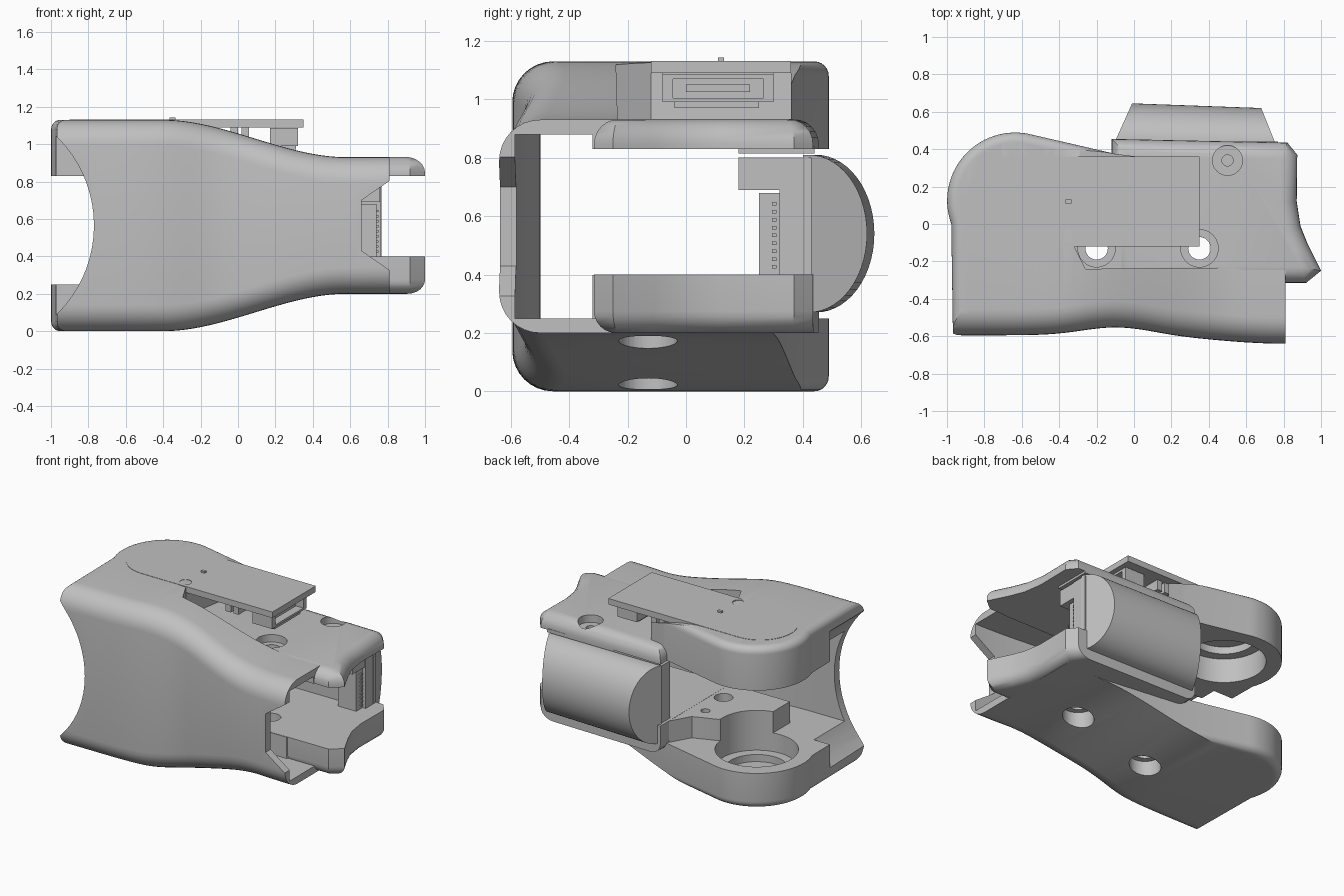
import bpy, bmesh, math

cube = bpy.data.objects.get("Cube")
if cube:
    bpy.data.objects.remove(cube, do_unlink=True)

grey = bpy.data.materials.new("light_grey")
grey.use_nodes = True
COLOR = (0.53, 0.53, 0.53, 1)
grey.diffuse_color = COLOR
grey.node_tree.nodes["Principled BSDF"].inputs["Base Color"].default_value = COLOR


def make(name, bm):
    bmesh.ops.recalc_face_normals(bm, faces=bm.faces)
    me = bpy.data.meshes.new(name)
    bm.to_mesh(me)
    bm.free()
    me.materials.append(grey)
    ob = bpy.data.objects.new(name, me)
    bpy.context.collection.objects.link(ob)
    return ob


def loft(name, rings):
    bm = bmesh.new()
    rows = [[bm.verts.new(p) for p in r] for r in rings]
    n = len(rows[0])
    for a, b in zip(rows, rows[1:]):
        for i in range(n):
            bm.faces.new((a[i], a[(i + 1) % n], b[(i + 1) % n], b[i]))
    bm.faces.new(rows[0])
    bm.faces.new(rows[-1])
    return make(name, bm)


def prism(name, pts, lo, hi, axis="z"):
    put = (lambda p, h: (p[0], p[1], h)) if axis == "z" else (lambda p, h: (p[0], h, p[1]))
    return loft(name, [[put(p, lo) for p in pts], [put(p, hi) for p in pts]])


def box(name, x0, x1, y0, y1, z0, z1):
    return prism(name, [(x0, y0), (x1, y0), (x1, y1), (x0, y1)], z0, z1)


def arc(cx, cy, r, a0, a1, n=24):
    angles = [math.radians(a0 + (a1 - a0) * i / n) for i in range(n + 1)]
    return [(cx + r * math.cos(a), cy + r * math.sin(a)) for a in angles]


def disc(name, x, y, r, z0, z1, n=40):
    return prism(name, arc(x, y, r, 0, 360, n)[:-1], z0, z1)


def boolean(ob, cutter, op="DIFFERENCE"):
    mod = ob.modifiers.new("cut", "BOOLEAN")
    mod.operation, mod.solver, mod.object = op, "EXACT", cutter
    bpy.context.view_layer.objects.active = ob
    bpy.ops.object.modifier_apply(modifier=mod.name)
    bpy.data.objects.remove(cutter, do_unlink=True)


def round_rim(ob, z, width, y_max=1.0):
    """Round the horizontal edges at height z that lie in front of y_max."""
    bm = bmesh.new()
    bm.from_mesh(ob.data)
    rim = [e for e in bm.edges if all(abs(v.co.z - z) < 1e-4 for v in e.verts)
           and min(v.co.y for v in e.verts) < y_max]
    bmesh.ops.bevel(bm, geom=rim, offset=width, segments=6, profile=0.5,
                    affect="EDGES", clamp_overlap=False)
    bm.to_mesh(ob.data)
    bm.free()


def smooth(ob, angle=35):
    bpy.ops.object.select_all(action="DESELECT")
    ob.select_set(True)
    bpy.context.view_layer.objects.active = ob
    bpy.ops.object.shade_smooth_by_angle(angle=math.radians(angle))


def step(t):
    t = min(max(t, 0), 1)
    return t * t * (3 - 2 * t)


def base_z(x):
    return 0.2 * step((x + 0.4) / 0.98)


def front_y(x):
    return -0.595 + 0.042 * math.exp(-((x + 0.1) / 0.25) ** 2) - 0.045 * step(x / 0.8)


HEIGHT = 1.13
PIVOT = (-0.635, 0.125)

# Shell: lofted rounded section, trimmed to the plan outline
rings = []
for i in range(41):
    x = -1.02 + 1.83 * i / 40
    y, b, r = front_y(x), base_z(x), 0.14
    section = [(0.6, b)] + arc(y + r, b + r, r, 270, 180, 8)
    section += arc(y + r, HEIGHT - b - r, r, 180, 90, 8) + [(0.6, HEIGHT - b)]
    rings.append([(x, p, q) for p, q in section])
shell = loft("shell", rings)

plan = arc(*PIVOT, 0.364, 200, 75, 30)
plan += [(-0.1, 0.375), (0.5, 0.3), (0.9, 0.3), (0.9, -0.8), (-0.965, -0.8)]
trim = prism("trim", plan, 0, HEIGHT)
for z in (0, HEIGHT):
    round_rim(trim, z, 0.05)
boolean(shell, trim, "INTERSECT")

# Hollow interior, following the front wall
xs = [-1.1 + 2.1 * i / 30 for i in range(31)]
wall = [(x, front_y(x) + 0.055) for x in xs]
boolean(shell, prism("hollow", wall + [(1, 0.7), (-1.1, 0.7)], 0.25, 0.83))
boolean(shell, prism("hollow_top", wall + [(1, -0.32), (-1.1, -0.32)], 0.8, 0.88))

# Curved cut at one end of the front wall, angular notch at the other
boolean(shell, prism("end_cut", arc(-1.434, HEIGHT / 2, 0.664, 0, 360, 72)[:-1], -0.8, -0.2, "y"))
notch = [(0.66, 0.43), (0.82, 0.32), (0.82, 0.81), (0.66, 0.7)]
boolean(shell, prism("notch", notch, -0.8, -0.4, "y"))

# Recess below the circuit board
recess = [(-0.26, -0.24), (0.9, -0.23), (0.9, 0.36), (-0.24, 0.36), (-0.32, -0.12)]
boolean(shell, prism("recess", recess, 0.925, 1.3))

# Round pockets in both arms
for r, z0, z1 in ((0.265, 0.12, 1.0), (0.2, 0.07, 1.05)):
    boolean(shell, disc("pocket", *PIVOT, r, z0, z1, 56))

# End plates with a flared lip
lip = [(-0.12, 0.455), (-0.12, -0.315), (0.92, -0.315), (1.0, -0.25), (0.93, -0.11),
       (0.89, -0.01), (0.87, 0.12), (0.873, 0.37), (0.82, 0.435)]
lower_plate = prism("lower_plate", lip, 0.2, 0.4)
round_rim(lower_plate, 0.2, 0.075, 0.43)
upper_plate = prism("upper_plate", lip, 0.83, 0.932)
round_rim(upper_plate, 0.932, 0.085)

# Raised inner platform, cut around the pocket
deck = [(-0.58, -0.32), (0.6, -0.32), (0.7, -0.2), (0.7, 0.36), (-0.12, 0.36),
        (-0.2, 0.22), (-0.36, 0.16), (-0.58, -0.1)]
platform = prism("platform", deck, 0.22, 0.399)
boolean(platform, disc("pocket", *PIVOT, 0.265, 0, 0.6, 56))
boolean(platform, disc("pin_hole", -0.22, 0.1, 0.03, 0.3, 0.6))

# Counterbored screw holes through shell, plates and platform
for ob in (shell, lower_plate, upper_plate, platform):
    for x in (-0.2, 0.35):
        for r, z0, z1 in ((0.06, -0.2, 1.4), (0.1, -0.2, base_z(x) + 0.09), (0.1, 0.88, 1.4)):
            boolean(ob, disc("bore", x, -0.13, r, z0, z1))
for r, depth in ((0.08, 0.88), (0.03, 0.8)):
    for ob in (upper_plate, shell):
        boolean(ob, disc("bore", 0.5, 0.34, r, depth, 1.0))

# Rear cover: half-oval section with slanted ends, turned slightly
oval = [(0.42, 0.27)] + [(0.44 + 0.2 * c, 0.54 + 0.27 * s) for c, s in arc(0, 0, 1, -90, 90, 28)]
oval += [(0.42, 0.81)]
rear_cover = loft("rear_cover", [
    [(end + slant * (y - 0.44), y + shift, z) for y, z in oval]
    for end, slant, shift in ((-0.1, 0.45, 0.005), (0.76, -0.4, -0.02))])

# Wall, bracket and connector inside the rear cover
box("rear_wall", -0.1, 0.765, 0.32, 0.43, 0.22, 0.80)
box("rear_seam", -0.1, 0.77, 0.18, 0.44, 0.815, 0.84)
box("rear_bracket", 0.45, 0.76, 0.18, 0.43, 0.69, 0.80)
box("rear_socket", 0.6, 0.74, 0.25, 0.33, 0.38, 0.68)
for i in range(9):
    z = 0.42 + 0.027 * i
    box("socket_pin", 0.73, 0.75, 0.295, 0.31, z, z + 0.012)

# Circuit board with one round end, and its details
bx, by, br = -0.66, 0.12, 0.24
board = prism("circuit_board", arc(bx, by, br, 90, 270, 32) + [(0.35, by - br), (0.35, by + br)],
              1.09, 1.132)
boolean(board, disc("board_hole", -0.36, -0.065, 0.038, 1.0, 1.2))
box("board_chip", -0.365, -0.335, 0.11, 0.13, 1.13, 1.143)

# Connectors hanging below the board
connector = box("board_connector", 0.17, 0.32, -0.08, 0.30, 0.99, 1.085)
boolean(connector, box("slot", 0.22, 0.4, -0.045, 0.265, 1.005, 1.07))
box("connector_core", 0.18, 0.29, 0.0, 0.22, 1.025, 1.05)
box("connector_foot", 0.19, 0.31, -0.04, 0.25, 0.97, 0.995)
for x in (-0.04, 0.02):
    box("board_plug", x, x + 0.04, -0.08, 0.3, 1.02, 1.09)

for ob in (shell, lower_plate, upper_plate, platform, rear_cover, board):
    smooth(ob)
